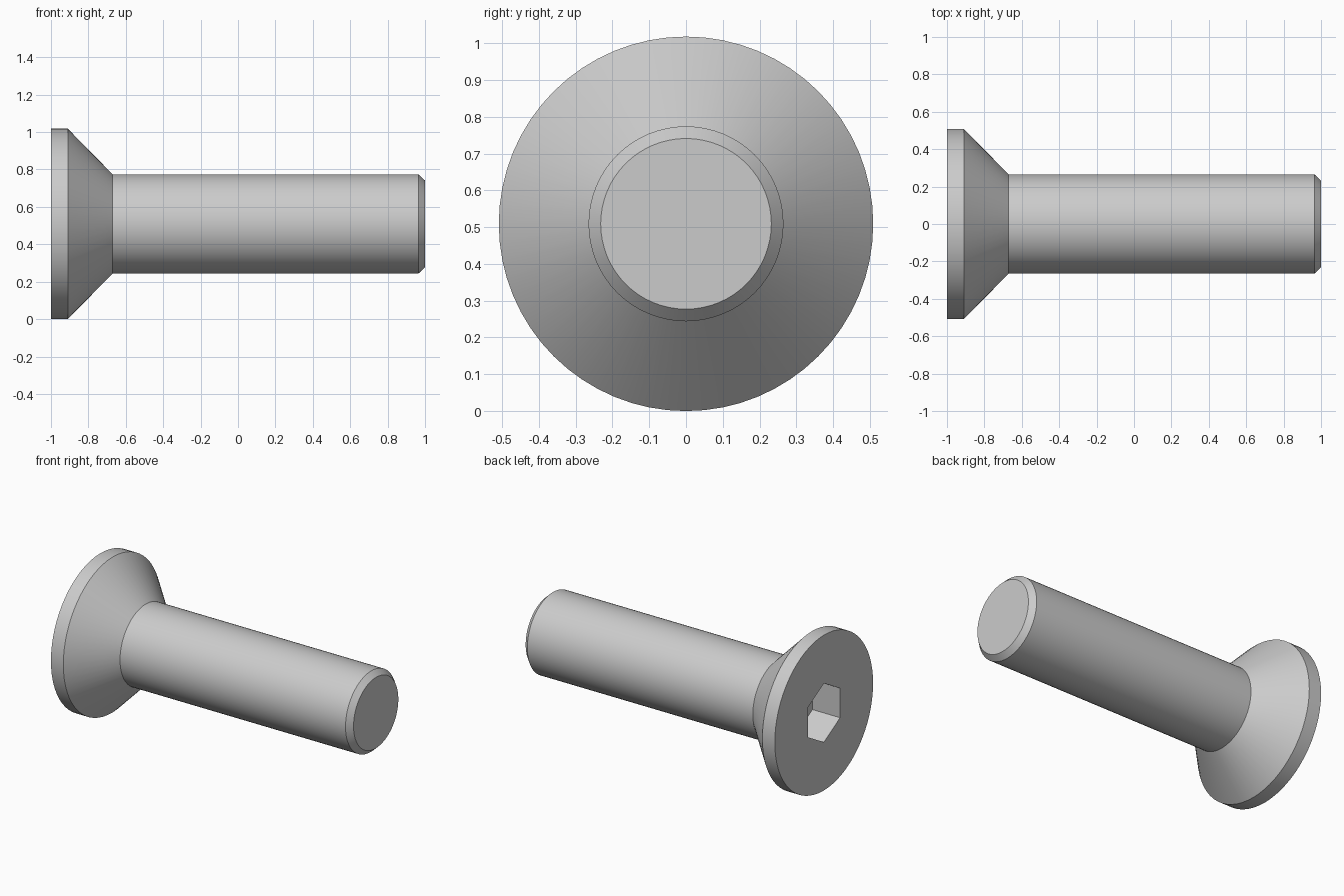
import bpy, bmesh, math
from mathutils import Matrix

if "Cube" in bpy.data.objects:
    bpy.data.objects.remove(bpy.data.objects["Cube"])

CZ = 0.509          # height of the screw axis
SIDES = 64

# lathe profile of the screw: (x, radius)
PROFILE = [(-1.0, 0.509), (-0.91, 0.509), (-0.67, 0.265), (0.965, 0.265), (1.0, 0.232)]


def prism(name, rings, sides):
    """Closed solid made of rings (x, radius) around the screw axis."""
    bm = bmesh.new()
    loops = []
    for x, r in rings:
        loops.append([bm.verts.new((x, r * math.sin(2 * math.pi * i / sides),
                                    CZ + r * math.cos(2 * math.pi * i / sides)))
                      for i in range(sides)])
    for a, b in zip(loops, loops[1:]):
        for i in range(sides):
            j = (i + 1) % sides
            bm.faces.new((a[i], a[j], b[j], b[i]))
    bm.faces.new(loops[0])
    bm.faces.new(loops[-1])
    bmesh.ops.recalc_face_normals(bm, faces=bm.faces)
    mesh = bpy.data.meshes.new(name)
    bm.to_mesh(mesh)
    bm.free()
    ob = bpy.data.objects.new(name, mesh)
    bpy.context.collection.objects.link(ob)
    return ob


# countersunk head, shank and chamfered tip
screw = prism("countersunk_screw", PROFILE, SIDES)

# hexagonal drive socket, corners pointing up and down
cutter = prism("hex_socket_cutter", [(-1.1, 0.193), (-0.8, 0.193)], 6)

cut = screw.modifiers.new("hex_socket", 'BOOLEAN')
cut.operation = 'DIFFERENCE'
cut.solver = 'EXACT'
cut.object = cutter
bpy.context.view_layer.objects.active = screw
screw.select_set(True)
bpy.ops.object.modifier_apply(modifier=cut.name)
bpy.data.objects.remove(cutter, do_unlink=True)

# smooth round surfaces, crisp rims
bpy.ops.object.shade_smooth_by_angle(angle=math.radians(30))
